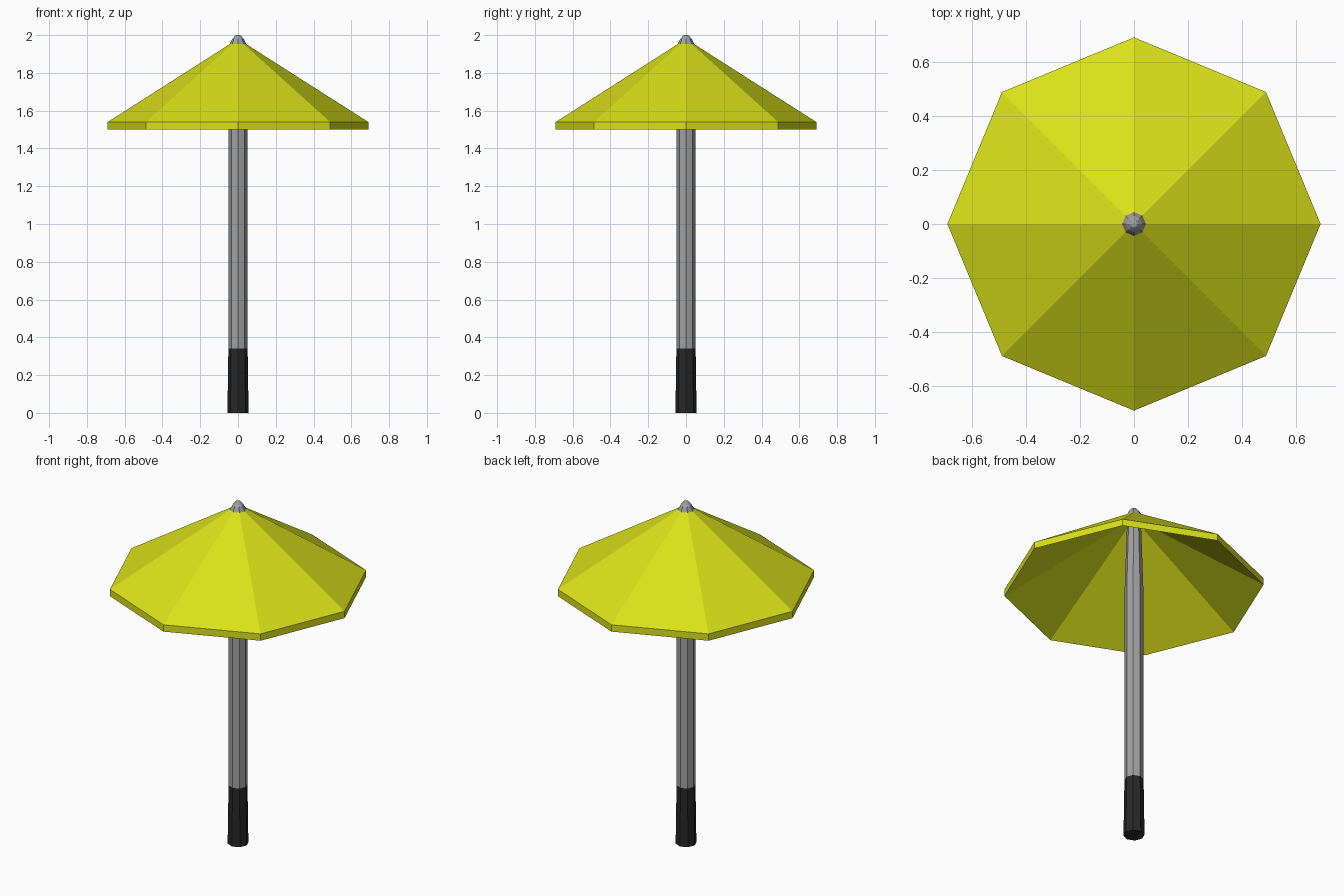
import bpy, bmesh, math

if "Cube" in bpy.data.objects:
    bpy.data.objects.remove(bpy.data.objects["Cube"])

SIDES = 8


def material(name, rgb):
    m = bpy.data.materials.new(name)
    m.diffuse_color = (*rgb, 1)
    m.use_nodes = True
    m.node_tree.nodes["Principled BSDF"].inputs["Base Color"].default_value = m.diffuse_color
    return m


def lathe(name, profile, mat):
    """Turn an (r, z) profile into a closed eight-sided solid."""
    bm = bmesh.new()
    rings = []
    for r, z in profile:
        if r == 0:
            rings.append([bm.verts.new((0, 0, z))] * SIDES)
        else:
            rings.append([bm.verts.new((r * math.cos(k * math.tau / SIDES),
                                        r * math.sin(k * math.tau / SIDES), z))
                          for k in range(SIDES)])
    for a, b in zip(rings, rings[1:]):
        for i in range(SIDES):
            j = (i + 1) % SIDES
            bm.faces.new(list(dict.fromkeys((a[i], a[j], b[j], b[i]))))
    # Close flat ends
    for ring, (r, z) in ((rings[0], profile[0]), (rings[-1], profile[-1])):
        if r > 0:
            bm.faces.new(ring)
    bmesh.ops.recalc_face_normals(bm, faces=bm.faces)
    mesh = bpy.data.meshes.new(name)
    bm.to_mesh(mesh)
    bm.free()
    mesh.materials.append(mat)
    obj = bpy.data.objects.new(name, mesh)
    bpy.context.collection.objects.link(obj)
    return obj


yellow = material("canopy_yellow", (0.70, 0.76, 0.01))
grey = material("pole_grey", (0.36, 0.36, 0.36))
black = material("grip_black", (0.02, 0.02, 0.02))

# Hollow canopy with a short vertical rim
lathe("canopy", [(0, 1.94), (0.69, 1.50), (0.69, 1.54), (0, 1.98)], yellow)

# Pole, narrowing inside the canopy
lathe("pole", [(0.05, 0.33), (0.05, 1.50), (0.036, 1.95)], grey)

# Tip on top of the canopy
lathe("tip", [(0.044, 1.952), (0.03, 1.98), (0.014, 1.998), (0.008, 2.0)], grey)

# Dark grip at the foot
lathe("grip", [(0.056, 0), (0.051, 0.34)], black)
